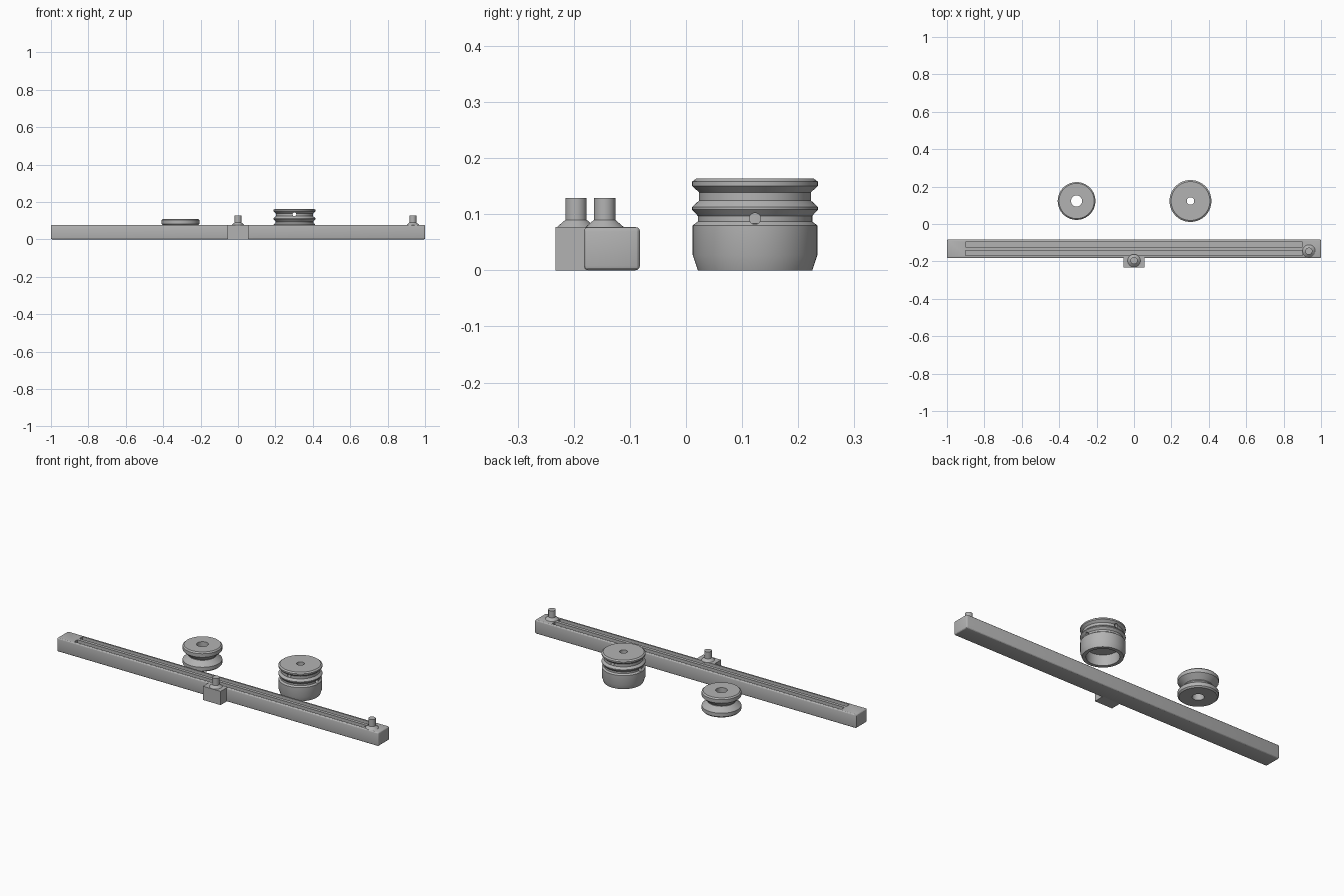
import bpy, bmesh, math
from mathutils import Matrix, Vector

if "Cube" in bpy.data.objects:
    bpy.data.objects.remove(bpy.data.objects["Cube"], do_unlink=True)

grey = bpy.data.materials.new("plain grey")
grey.use_nodes = True
grey.diffuse_color = (0.45, 0.45, 0.45, 1)
grey.node_tree.nodes["Principled BSDF"].inputs["Base Color"].default_value = grey.diffuse_color


def finish(name, bm):
    bmesh.ops.recalc_face_normals(bm, faces=bm.faces)
    mesh = bpy.data.meshes.new(name)
    bm.to_mesh(mesh)
    bm.free()
    mesh.materials.append(grey)
    obj = bpy.data.objects.new(name, mesh)
    bpy.context.collection.objects.link(obj)
    return obj


def select(obj):
    bpy.ops.object.select_all(action="DESELECT")
    obj.select_set(True)
    bpy.context.view_layer.objects.active = obj


def smooth(obj):
    select(obj)
    bpy.ops.object.shade_smooth_by_angle(angle=math.radians(25))


def box(name, low, high, bevel=0):
    low, high = Vector(low), Vector(high)
    bm = bmesh.new()
    size = Matrix.Diagonal((*(high - low), 1))
    bmesh.ops.create_cube(bm, size=1, matrix=Matrix.Translation((low + high) / 2) @ size)
    if bevel:
        bmesh.ops.bevel(bm, geom=bm.edges[:], offset=bevel, segments=3,
                        profile=0.5, affect="EDGES")
    return finish(name, bm)


def lathe(name, profile, x, y, sides=64, closed=True):
    """Spin (radius, height) points around a vertical axis at x, y."""
    bm = bmesh.new()
    rings = []
    for r, z in profile:
        rings.append([bm.verts.new((x + r * math.cos(a), y + r * math.sin(a), z))
                      for a in (math.tau * i / sides for i in range(sides))])
    pairs = list(zip(rings, rings[1:]))
    if closed:
        pairs.append((rings[-1], rings[0]))
    else:
        bm.faces.new(rings[0])
        bm.faces.new(rings[-1])
    for a, b in pairs:
        for i in range(sides):
            j = (i + 1) % sides
            bm.faces.new((a[i], a[j], b[j], b[i]))
    return finish(name, bm)


def rod(name, centre, axis, radius, length):
    bm = bmesh.new()
    turn = Vector((0, 0, 1)).rotation_difference(Vector(axis)).to_matrix().to_4x4()
    bmesh.ops.create_cone(bm, cap_ends=True, segments=24, radius1=radius, radius2=radius,
                          depth=length, matrix=Matrix.Translation(centre) @ turn)
    return finish(name, bm)


def cut(obj, cutter):
    mod = obj.modifiers.new("cut", "BOOLEAN")
    mod.operation = "DIFFERENCE"
    mod.solver = "EXACT"
    mod.object = cutter
    select(obj)
    bpy.ops.object.modifier_apply(modifier=mod.name)
    bpy.data.objects.remove(cutter, do_unlink=True)


# Long bar with twin slots in its top
MID = -0.132
bar = box("bar", (-1, MID - 0.05, 0), (1, MID + 0.05, 0.077), 0.008)
for side in (-1, 1):
    y0, y1 = sorted((MID + side * 0.009, MID + side * 0.036))
    cut(bar, box("slot_cutter", (-0.9, y0, 0.047), (0.9, y1, 0.1)))
smooth(bar)

# Block on the front of the bar
box("side_block", (-0.055, -0.233, 0), (0.055, -0.172, 0.077))

# Pegs with flared feet
PEG = [(0.034, 0.07), (0.034, 0.077), (0.019, 0.09), (0.019, 0.129)]
for name, x, y in (("block_peg", 0, -0.196), ("end_peg", 0.935, -0.145)):
    smooth(lathe(name, PEG, x, y, 32, closed=False))

# Pulley with one deep V groove
half = [(0.03, 0), (0.094, 0), (0.101, 0.007), (0.101, 0.027), (0.073, 0.053)]
pulley = half + [(r, 0.11 - z) for r, z in reversed(half)]
smooth(lathe("pulley", pulley, -0.307, 0.123))

# Hollow knob with two shallow grooves
KNOB = [(0.02, 0.06), (0.083, 0.06), (0.083, 0), (0.102, 0), (0.111, 0.027), (0.111, 0.08),
        (0.102, 0.087), (0.102, 0.097), (0.112, 0.108), (0.112, 0.113),
        (0.1, 0.124), (0.1, 0.139), (0.112, 0.15), (0.112, 0.158),
        (0.104, 0.164), (0.02, 0.164)]
knob = lathe("knob", KNOB, 0.302, 0.123)
for axis, z in (((1, 0, 0), 0.092), ((0, 1, 0), 0.134)):
    cut(knob, rod("hole_cutter", (0.302, 0.123, z), axis, 0.01, 0.3))
smooth(knob)
